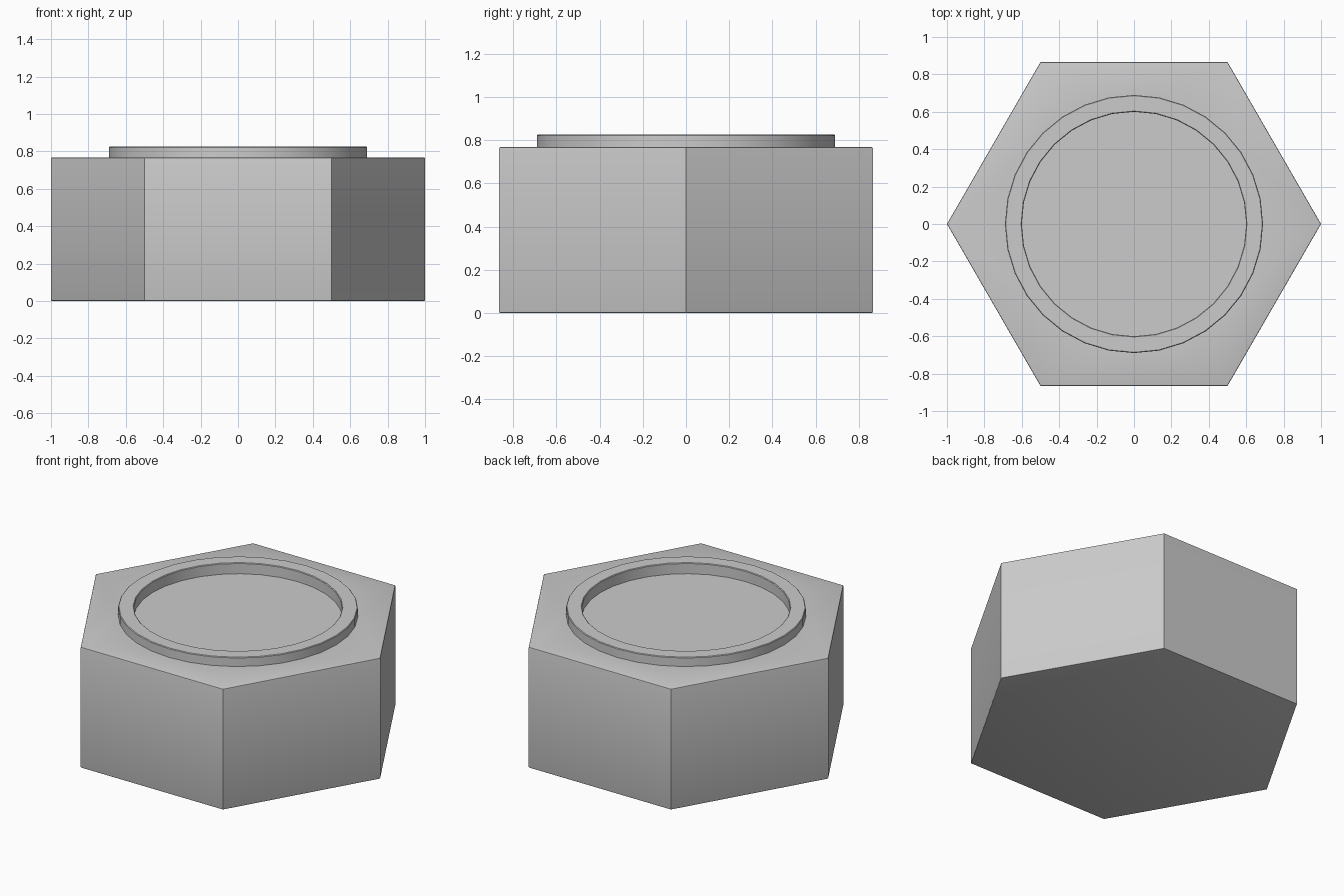
import bpy, bmesh, math

if "Cube" in bpy.data.objects:
    bpy.data.objects.remove(bpy.data.objects["Cube"])

SIDES, SEGS = 6, 32
bm = bmesh.new()


def loop(n, r, z):
    return [bm.verts.new((r * math.cos(2 * math.pi * i / n),
                          r * math.sin(2 * math.pi * i / n), z)) for i in range(n)]


def skin(loops):
    for a, b in zip(loops, loops[1:]):
        n = len(a)
        for i in range(n):
            j = (i + 1) % n
            bm.faces.new((a[i], a[j], b[j], b[i]))


def boundary(verts):
    return [bm.edges.get((verts[i], verts[(i + 1) % len(verts)])) for i in range(len(verts))]


# Hexagonal body with slightly eased top and bottom edges
hexes = [loop(SIDES, r, z) for r, z in
         ((0.991, 0), (0.998, 0.002), (1, 0.008), (1, 0.76), (0.998, 0.766), (0.991, 0.768))]
skin(hexes)
bm.faces.new(hexes[0][::-1])

# Raised collar with a shallow round recess inside
collar = [loop(SEGS, r, z) for r, z in
          ((0.69, 0.768), (0.69, 0.822), (0.686, 0.826), (0.604, 0.826), (0.6, 0.822), (0.6, 0.757))]
skin(collar)
bm.faces.new(collar[-1])

# Flat top face between hexagon and collar
bmesh.ops.triangle_fill(bm, edges=boundary(hexes[-1]) + boundary(collar[0]),
                        use_beauty=True, normal=(0, 0, 1))
bmesh.ops.recalc_face_normals(bm, faces=bm.faces[:])

mesh = bpy.data.meshes.new("hex_nut")
bm.to_mesh(mesh)
bm.free()
nut = bpy.data.objects.new("hex_nut", mesh)
bpy.context.collection.objects.link(nut)

bpy.context.view_layer.objects.active = nut
nut.select_set(True)
bpy.ops.object.shade_smooth_by_angle(angle=math.radians(30))
